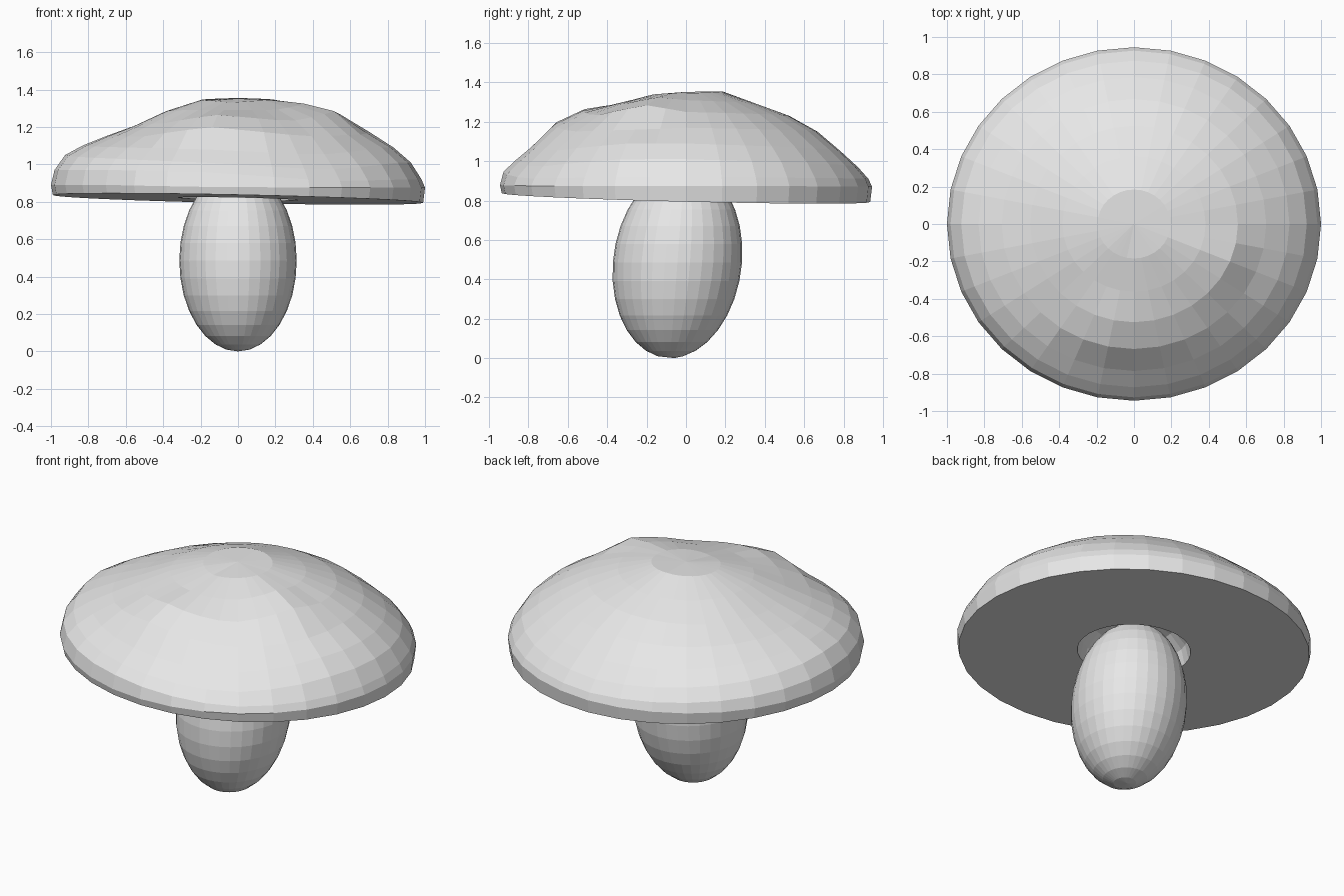
import bpy, bmesh, math

if "Cube" in bpy.data.objects:
    bpy.data.objects.remove(bpy.data.objects["Cube"])

SEG = 32

mat = bpy.data.materials.new("pale_grey")
mat.diffuse_color = (0.8, 0.8, 0.8, 1)
mat.use_nodes = True
mat.node_tree.nodes["Principled BSDF"].inputs["Base Color"].default_value = mat.diffuse_color


def make_object(name, bm):
    bmesh.ops.recalc_face_normals(bm, faces=bm.faces)
    me = bpy.data.meshes.new(name)
    bm.to_mesh(me)
    bm.free()
    me.materials.append(mat)
    ob = bpy.data.objects.new(name, me)
    bpy.context.collection.objects.link(ob)
    return ob


def skin(bm, first, rings, last):
    """Fan from a pole through the rings to the other pole."""
    a = bm.verts.new(first)
    loops = [[bm.verts.new(p) for p in r] for r in rings]
    b = bm.verts.new(last)
    for i in range(SEG):
        j = (i + 1) % SEG
        bm.faces.new((a, loops[0][i], loops[0][j]))
        for lo, hi in zip(loops, loops[1:]):
            bm.faces.new((lo[i], hi[i], hi[j], lo[j]))
        bm.faces.new((loops[-1][i], b, loops[-1][j]))


# Cap: lumpy dome, ring heights given for a few compass directions
DIRS = [
    (-180, (1.345, 1.285, 1.205, 1.15, 1.10, 1.05, 0.97, 0.89)),
    (-135, (1.34, 1.29, 1.22, 1.15, 1.09, 1.03, 0.97, 0.89)),
    (-102, (1.33, 1.29, 1.265, 1.20, 1.08, 1.01, 0.96, 0.88)),
    (-60, (1.34, 1.29, 1.23, 1.15, 1.05, 0.97, 0.91, 0.875)),
    (-22, (1.345, 1.325, 1.285, 1.16, 1.09, 1.01, 0.92, 0.875)),
    (0, (1.345, 1.31, 1.25, 1.17, 1.09, 1.01, 0.92, 0.875)),
    (90, (1.355, 1.29, 1.23, 1.15, 1.05, 0.97, 0.91, 0.87)),
    (180, (1.345, 1.285, 1.205, 1.15, 1.10, 1.05, 0.97, 0.89)),
]


def cap_height(deg, k):
    deg = (deg + 180) % 360 - 180
    for (a0, h0), (a1, h1) in zip(DIRS, DIRS[1:]):
        if a0 <= deg <= a1:
            t = (deg - a0) / (a1 - a0)
            return h0[k] * (1 - t) + h1[k] * t


def under(x, y):
    return 0.815 - 0.021 * x - 0.024 * y      # gently tilted underside


def circle(r, zfun):
    pts = []
    for i in range(SEG):
        a = 2 * math.pi * i / SEG
        x, y = r * math.cos(a), 0.945 * r * math.sin(a)
        pts.append((x, y, zfun(math.degrees(a), x, y)))
    return pts


bm = bmesh.new()
rings = [circle(math.sin(math.pi / 16 * (k + 1)),
                lambda d, x, y, k=k: cap_height(d, k)) for k in range(8)]
rings.append(circle(0.99, lambda d, x, y: under(x, y)))      # lower rim
# flat underside, then the hollow that takes the stem
for r, up in ((0.32, 0), (0.30, 0.09), (0.23, 0.17), (0.12, 0.21)):
    rings.append(circle(r, lambda d, x, y, up=up: under(x, y) + up))
skin(bm, (0, 0, 1.352), rings, (0, 0, 1.035))
make_object("mushroom_cap", bm)

# Stem: egg shape leaning slightly towards the back at the top
H = 0.485
bm = bmesh.new()
rings = []
for k in range(1, 16):
    t = math.pi * k / 16
    z, s = H - H * math.cos(t), math.sin(t)
    cy = -0.08 + 0.075 * z
    rings.append([(0.314 * s * math.cos(2 * math.pi * i / SEG),
                   cy + 0.328 * s * math.sin(2 * math.pi * i / SEG), z)
                  for i in range(SEG)])
skin(bm, (0, -0.06, 0), rings, (0, 0, 2 * H))
make_object("mushroom_stem", bm)
